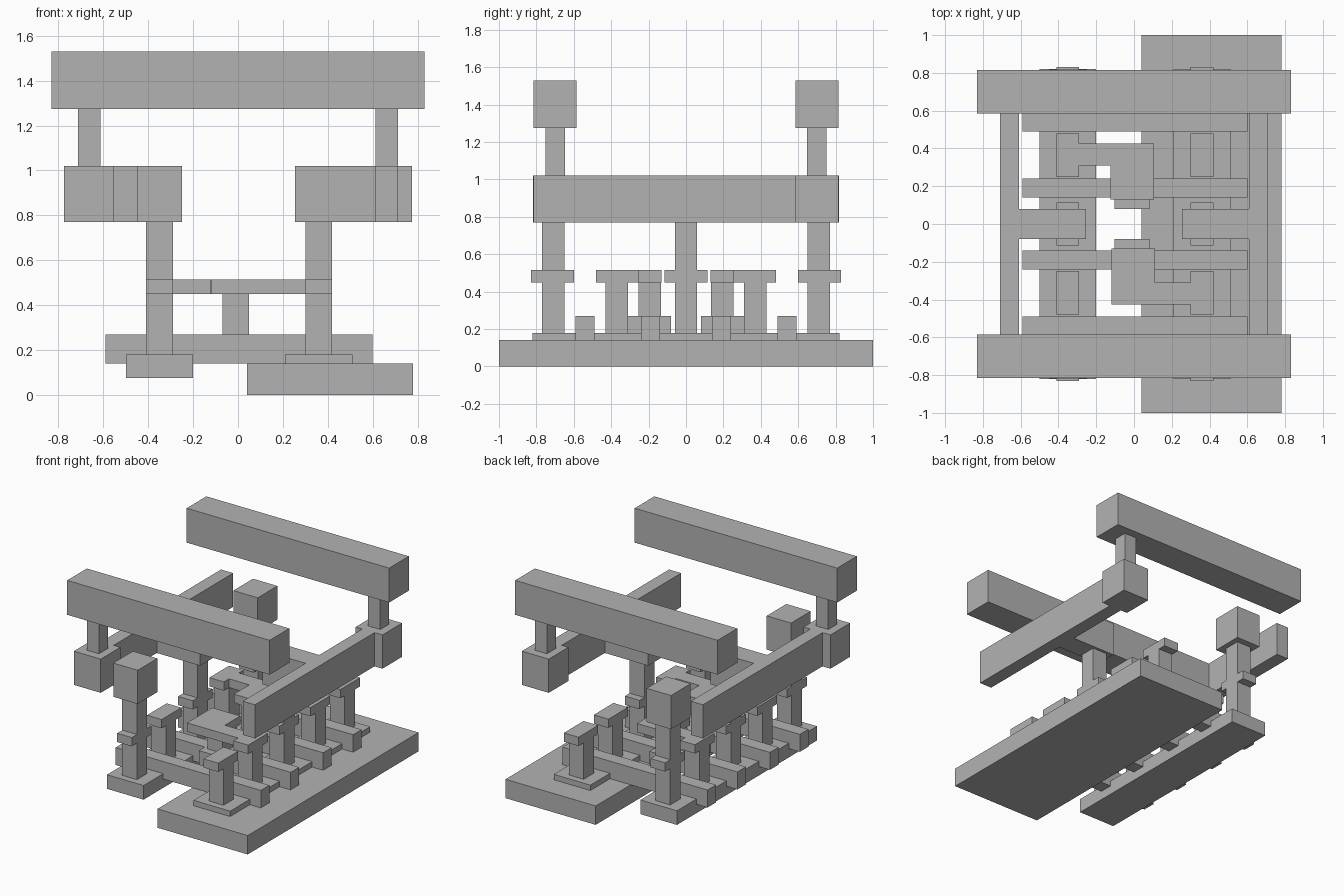
import bpy
import bmesh

cube = bpy.data.objects.get("Cube")
if cube:
    bpy.data.objects.remove(cube, do_unlink=True)

GREY = (0.45, 0.45, 0.45, 1.0)
grey = bpy.data.materials.new("plain_grey")
grey.use_nodes = True
grey.diffuse_color = GREY
grey.node_tree.nodes["Principled BSDF"].inputs["Base Color"].default_value = GREY


def prism(name, outline, z0, z1):
    """Extrude a flat outline (x, y) from z0 to z1."""
    bm = bmesh.new()
    face = bm.faces.new([bm.verts.new((x, y, z0)) for x, y in outline])
    ext = bmesh.ops.extrude_face_region(bm, geom=[face])
    top = [v for v in ext["geom"] if isinstance(v, bmesh.types.BMVert)]
    bmesh.ops.translate(bm, verts=top, vec=(0, 0, z1 - z0))
    bmesh.ops.recalc_face_normals(bm, faces=bm.faces)
    mesh = bpy.data.meshes.new(name)
    bm.to_mesh(mesh)
    bm.free()
    mesh.materials.append(grey)
    obj = bpy.data.objects.new(name, mesh)
    bpy.context.collection.objects.link(obj)
    return obj


def block(name, cx, cy, w, d, z0, z1):
    """Box by centre, width and depth in plan, and height range."""
    x, y = w / 2, d / 2
    return prism(name, [(cx - x, cy - y), (cx + x, cy - y),
                        (cx + x, cy + y), (cx - x, cy + y)], z0, z1)


# Layer heights
STRIP_TOP, BAR_TOP = 0.18, 0.27
PLATE, PLATE_TOP = 0.45, 0.515
RAIL, RAIL_TOP = 0.77, 1.02
BEAM, BEAM_TOP = 1.275, 1.53
LEFT_X, RIGHT_X = 0.36, -0.35

# Base slab and the two long strips
block("base_slab", 0.41, 0, 0.74, 2.0, 0, 0.14)
for side, x in (("left", LEFT_X), ("right", RIGHT_X)):
    block(side + "_strip", x, 0, 0.30, 1.64, 0.075, STRIP_TOP)

# Cross bars, with a widened pad and post on each inner one
for end, s in (("front", -1), ("back", 1)):
    block(end + "_outer_bar", 0.005, s * 0.54, 1.19, 0.10, 0.14, BAR_TOP)
    block(end + "_inner_bar", 0.005, s * 0.19, 1.19, 0.10, 0.14, BAR_TOP)
    block(end + "_bar_pad", -0.01, s * 0.195, 0.185, 0.23, 0.14, BAR_TOP)
    block(end + "_bar_post", -0.01, s * 0.195, 0.12, 0.12, BAR_TOP, PLATE)

# Lower posts on the strips, five per side
for side, x in (("left", LEFT_X), ("right", RIGHT_X)):
    for y in (-0.71, -0.37, 0, 0.37, 0.71):
        block(side + "_lower_post", x, y, 0.12, 0.12, STRIP_TOP, PLATE)
    for y in (-0.715, 0, 0.715):
        block(side + "_cap_plate", x, y, 0.12, 0.23, PLATE, PLATE_TOP)
block("back_left_cap_plate", LEFT_X, 0.365, 0.12, 0.23, PLATE, PLATE_TOP)
block("front_right_cap_plate", RIGHT_X, -0.365, 0.12, 0.23, PLATE, PLATE_TOP)

# Angled link plates joining a lower post to a bar post
link = [(-0.41, 0.25), (-0.29, 0.25), (-0.29, 0.31), (-0.125, 0.31),
        (-0.125, 0.13), (0.105, 0.13), (0.105, 0.425), (-0.29, 0.425),
        (-0.29, 0.48), (-0.41, 0.48)]
prism("back_link_plate", link, PLATE, PLATE_TOP)
prism("front_link_plate", [(-x - 0.015 if abs(x) < 0.2 else 0.01 - x, -y)
                           for x, y in link], PLATE, PLATE_TOP)

# Upper posts and the two free standing end blocks
block("left_upper_post", LEFT_X, 0, 0.12, 0.12, PLATE_TOP, RAIL)
for end, y in (("front", -0.71), ("middle", 0), ("back", 0.71)):
    block(end + "_upper_post", RIGHT_X, y, 0.12, 0.12, PLATE_TOP, RAIL)
    if y:
        block(end + "_end_block", RIGHT_X, y * 0.99, 0.20, 0.23, RAIL, RAIL_TOP)

# Side rails with a middle arm and a widened end, turned for the other side
rail = [(0.61, -0.815), (0.71, -0.815), (0.71, 0.585), (0.775, 0.585),
        (0.775, 0.815), (0.555, 0.815), (0.555, 0.585), (0.61, 0.585),
        (0.61, 0.08), (0.255, 0.08), (0.255, -0.08), (0.61, -0.08)]
for side, s in (("left", 1), ("right", -1)):
    prism(side + "_rail", [(s * x, s * y) for x, y in rail], RAIL, RAIL_TOP)
    block(side + "_rail_post", s * 0.663, s * 0.70, 0.10, 0.105, RAIL_TOP, BEAM)

# Top beams
for end, y in (("front", -0.70), ("back", 0.70)):
    block(end + "_top_beam", 0, y, 1.66, 0.23, BEAM, BEAM_TOP)
